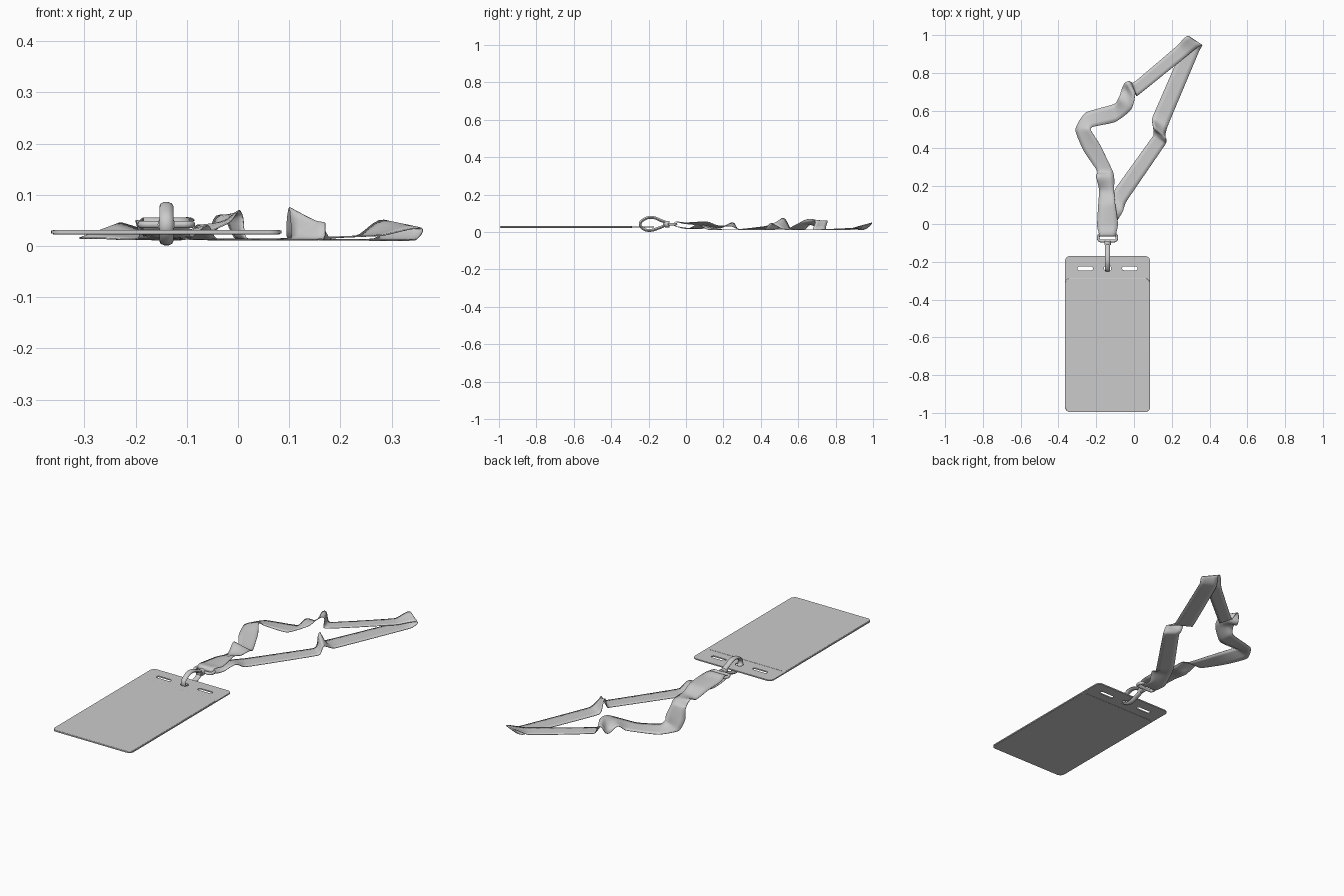
import bpy, bmesh, math
from mathutils import Vector

if "Cube" in bpy.data.objects:
    bpy.data.objects.remove(bpy.data.objects["Cube"])

CX = -0.14  # centre line of badge and hook


def finish(name, mesh, angle=40):
    for p in mesh.polygons:
        p.use_smooth = True
    mesh.set_sharp_from_angle(angle=math.radians(angle))
    ob = bpy.data.objects.new(name, mesh)
    bpy.context.collection.objects.link(ob)
    return ob


def curve_mesh(name, cu, scale_x=1.0):
    tmp = bpy.data.objects.new("tmp", cu)
    bpy.context.collection.objects.link(tmp)
    dg = bpy.context.evaluated_depsgraph_get()
    me = bpy.data.meshes.new_from_object(tmp.evaluated_get(dg))
    bpy.data.objects.remove(tmp)
    me.name = name
    for v in me.vertices:
        v.co.x = CX + v.co.x * scale_x
    return finish(name, me)


def rounded(w, h, cx, cy, r, n=6):
    pts = []
    for k, (sx, sy) in enumerate([(1, 1), (-1, 1), (-1, -1), (1, -1)]):
        for i in range(n + 1):
            a = math.pi / 2 * (k + i / n)
            pts.append((cx + sx * (w / 2 - r) + r * math.cos(a),
                        cy + sy * (h / 2 - r) + r * math.sin(a)))
    return pts


def plate(name, outlines, z, half, bevel):
    cu = bpy.data.curves.new(name, 'CURVE')
    cu.dimensions = '2D'
    cu.fill_mode = 'BOTH'
    cu.extrude, cu.bevel_depth, cu.bevel_resolution = half, bevel, 1
    cu.offset = -bevel
    for pts in outlines:
        s = cu.splines.new('POLY')
        s.points.add(len(pts) - 1)
        for p, q in zip(s.points, pts):
            p.co = (*q, 0, 1)
        s.use_cyclic_u = True
    ob = curve_mesh(name, cu)
    for v in ob.data.vertices:
        v.co.z += z
    return ob


def tube(name, pts, radius, scale_x=1.0, bezier=False):
    cu = bpy.data.curves.new(name, 'CURVE')
    cu.dimensions = '3D'
    cu.bevel_depth, cu.bevel_resolution = radius, 3
    s = cu.splines.new('BEZIER' if bezier else 'POLY')
    if bezier:
        s.bezier_points.add(len(pts) - 1)
        for b, q in zip(s.bezier_points, pts):
            b.co = q
            b.handle_left_type = b.handle_right_type = 'AUTO'
        s.resolution_u = 6
    else:
        s.points.add(len(pts) - 1)
        for p, q in zip(s.points, pts):
            p.co = (*q, 1)
    s.use_cyclic_u = True
    return curve_mesh(name, cu, scale_x)


# badge holder: punched sheet and slightly thicker pouch
plate("badge_sheet", [rounded(0.45, 0.825, 0, -0.5825, 0.025),
                      rounded(0.082, 0.02, -0.118, -0.235, 0.0099),
                      rounded(0.082, 0.02, 0.118, -0.235, 0.0099),
                      rounded(0.038, 0.034, 0, -0.235, 0.0169)], 0.027, 0.003, 0)
plate("badge_pouch", [rounded(0.444, 0.705, 0, -0.641, 0.02)], 0.027, 0.0025, 0.002)

# hook: flattened teardrop loop through the centre hole
tube("hook", [(0, y, z) for y, z in [
    (-0.108, 0.044), (-0.14, 0.064), (-0.18, 0.078), (-0.22, 0.070), (-0.245, 0.042),
    (-0.228, 0.017), (-0.19, 0.009), (-0.15, 0.020), (-0.115, 0.036)]],
    0.008, 1.7, True)

# strap ring and swivel collar
RZ = 0.042
tube("strap_ring", [(x, y, RZ) for x, y in rounded(0.098, 0.036, 0, -0.072, 0.015)], 0.0075)
bm = bmesh.new()
for y, r, h in [(-0.100, 0.017, 0.022), (-0.116, 0.013, 0.016)]:
    res = bmesh.ops.create_cone(bm, cap_ends=True, segments=20, radius1=r, radius2=r, depth=h)
    for v in res["verts"]:
        v.co = Vector((CX + v.co.x, y + v.co.z, RZ + v.co.y))
me = bpy.data.meshes.new("swivel_collar")
bm.to_mesh(me)
bm.free()
finish("swivel_collar", me)

# lanyard strap: left/right edge points, one row per fold
up = [
    (-0.185, -0.055, 0.054, -0.095, -0.055, 0.054),
    (-0.195, -0.01, 0.045, -0.085, 0.00, 0.05),
    (-0.19, 0.09, 0.035, -0.10, 0.11, 0.055),
    (-0.185, 0.18, 0.02, -0.105, 0.17, 0.035),
    (-0.20, 0.25, 0.05, -0.105, 0.245, 0.03),
    (-0.195, 0.28, 0.015, -0.115, 0.285, 0.015),
    (-0.265, 0.385, 0.015, -0.18, 0.42, 0.03),
    (-0.31, 0.50, 0.015, -0.23, 0.50, 0.045),
    (-0.255, 0.59, 0.015, -0.215, 0.515, 0.03),
    (-0.105, 0.635, 0.013, -0.10, 0.54, 0.015),
    (-0.08, 0.67, 0.04, -0.02, 0.60, 0.045),
    (-0.06, 0.725, 0.018, 0.0, 0.65, 0.068),
    (-0.035, 0.755, 0.06, 0.008, 0.69, 0.06),
    (0.0, 0.75, 0.013, 0.02, 0.68, 0.013),
    (0.23, 0.945, 0.019, 0.28, 0.89, 0.021)]
down = [
    (0.285, 0.995, 0.05, 0.357, 0.947, 0.035),
    (0.265, 0.95, 0.013, 0.345, 0.915, 0.012),
    (0.098, 0.566, 0.015, 0.183, 0.53, 0.013),
    (0.10, 0.52, 0.075, 0.165, 0.47, 0.04),
    (0.105, 0.49, 0.02, 0.17, 0.45, 0.045),
    (0.10, 0.465, 0.013, 0.165, 0.42, 0.013),
    (-0.09, 0.20, 0.013, -0.04, 0.12, 0.013),
    (-0.13, 0.13, 0.02, -0.06, 0.065, 0.04),
    (-0.175, 0.03, 0.018, -0.09, 0.01, 0.018),
    (-0.185, -0.055, 0.031, -0.095, -0.055, 0.031),
    (-0.185, -0.066, 0.042, -0.095, -0.066, 0.042)]
rows = up + down


def smooth_loop(pts, steps=6):
    # closed Hermite path whose short tangents keep the folds crisp
    n, out = len(pts), []
    for i in range(n):
        a, b = pts[i], pts[(i + 1) % n]
        d = min((b - a).length, 0.06)
        ta = (b - pts[i - 1]).normalized() * d
        tb = (pts[(i + 2) % n] - a).normalized() * d
        for k in range(steps):
            t = k / steps
            out.append(a * (2*t**3 - 3*t**2 + 1) + ta * (t**3 - 2*t**2 + t)
                       + b * (3*t**2 - 2*t**3) + tb * (t**3 - t**2))
    return out


left = smooth_loop([Vector(r[:3]) for r in rows])
right = smooth_loop([Vector(r[3:]) for r in rows])
ACROSS = 4
verts = [a.lerp(b, j / ACROSS) for a, b in zip(left, right) for j in range(ACROSS + 1)]
w, n = ACROSS + 1, len(left)
faces = [(i*w + j, i*w + j + 1, (i+1) % n * w + j + 1, (i+1) % n * w + j)
         for i in range(n) for j in range(ACROSS)]
me = bpy.data.meshes.new("lanyard_strap")
me.from_pydata(verts, [], faces)
strap = finish("lanyard_strap", me, 50)
mod = strap.modifiers.new("cloth_thickness", 'SOLIDIFY')
mod.thickness, mod.offset = 0.003, 0
